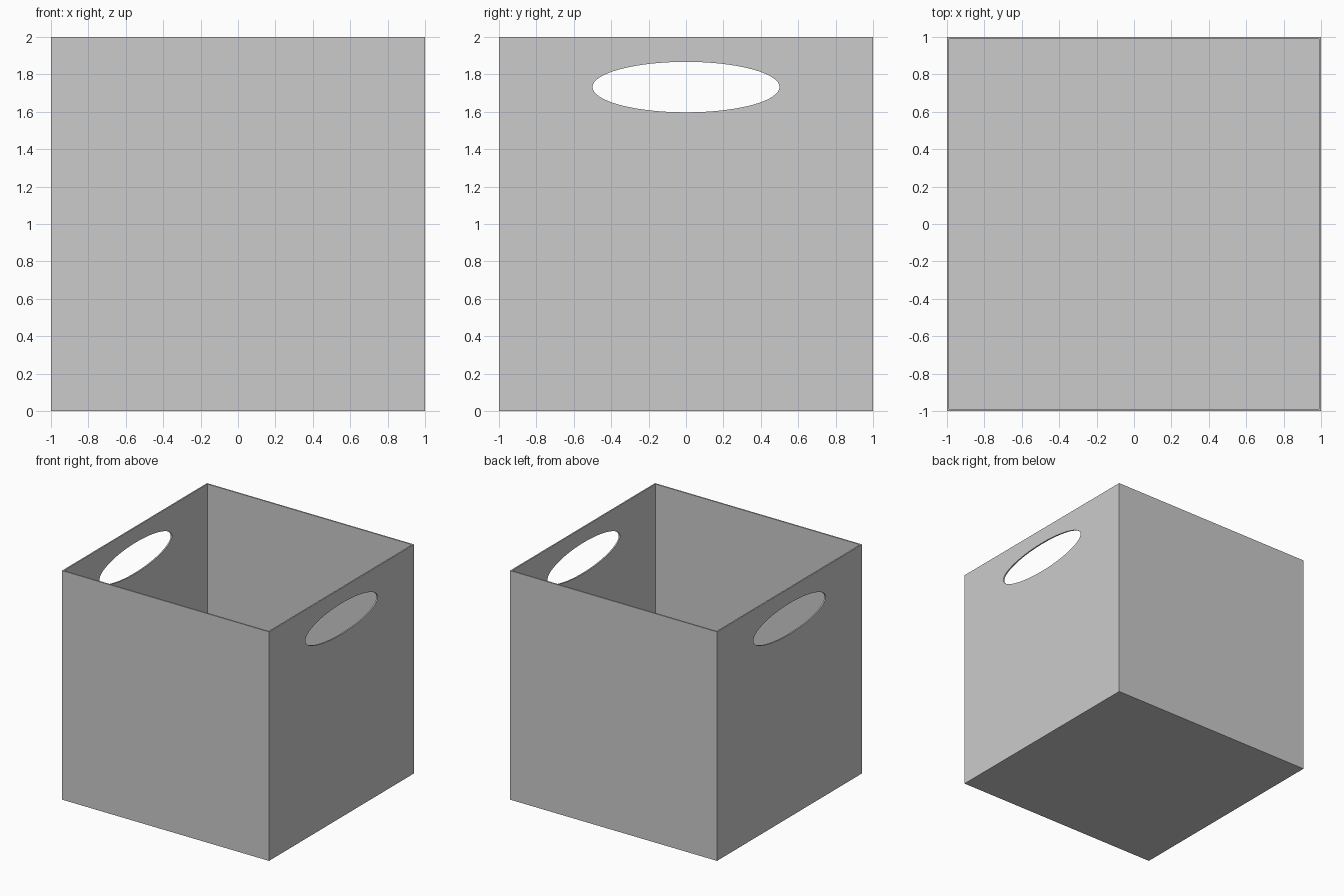
import bpy, bmesh
from math import pi
from mathutils import Matrix

if "Cube" in bpy.data.objects:
    bpy.data.objects.remove(bpy.data.objects["Cube"])

WALL = 0.017


def make_object(name, bm):
    bmesh.ops.recalc_face_normals(bm, faces=bm.faces)
    mesh = bpy.data.meshes.new(name)
    bm.to_mesh(mesh)
    bm.free()
    obj = bpy.data.objects.new(name, mesh)
    bpy.context.collection.objects.link(obj)
    return obj


# Open-topped thin-walled bin: inset the top and push it down to the floor
bm = bmesh.new()
bmesh.ops.create_cube(bm, size=2, matrix=Matrix.Translation((0, 0, 1)))
top = max(bm.faces, key=lambda f: f.calc_center_median().z)
bmesh.ops.inset_individual(bm, faces=[top], thickness=WALL)
floor = bmesh.ops.extrude_discrete_faces(bm, faces=[top])["faces"][0]
bmesh.ops.translate(bm, verts=floor.verts, vec=(0, 0, WALL - 2))
storage_bin = make_object("storage_bin", bm)

# Elliptical cutter running through both side walls for the hand holes
bm = bmesh.new()
bmesh.ops.create_cone(
    bm, cap_ends=True, segments=64, radius1=1, radius2=1, depth=3,
    matrix=Matrix.Translation((0, 0, 1.732))
    @ Matrix.Diagonal((1, 0.5, 0.135, 1))
    @ Matrix.Rotation(pi / 2, 4, 'Y'))
cutter = make_object("handle_cutter", bm)
cutter.hide_render = True
cutter.display_type = 'WIRE'

# Cut the handles
cut = storage_bin.modifiers.new("handle_holes", 'BOOLEAN')
cut.operation = 'DIFFERENCE'
cut.solver = 'EXACT'
cut.object = cutter
